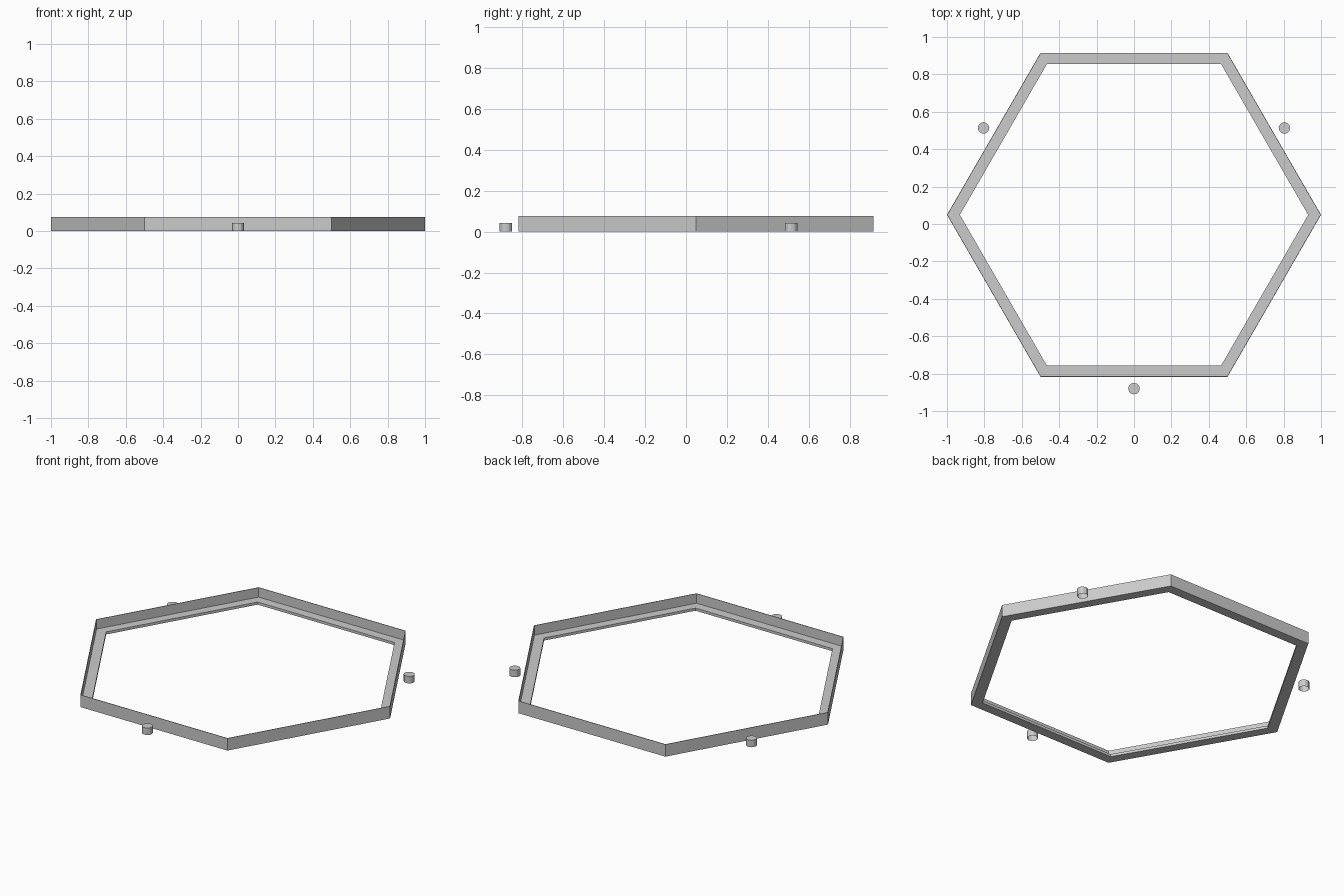
import bpy
import bmesh
from math import cos, sin, pi

cube = bpy.data.objects.get("Cube")
if cube:
    bpy.data.objects.remove(cube, do_unlink=True)

CENTRE_Y = 0.049

grey = bpy.data.materials.new("light_grey")
grey.use_nodes = True
colour = (0.6, 0.6, 0.6, 1)
grey.diffuse_color = colour
grey.node_tree.nodes["Principled BSDF"].inputs["Base Color"].default_value = colour


def finish(name, bm, location):
    bmesh.ops.recalc_face_normals(bm, faces=bm.faces)
    mesh = bpy.data.meshes.new(name)
    bm.to_mesh(mesh)
    bm.free()
    mesh.materials.append(grey)
    obj = bpy.data.objects.new(name, mesh)
    obj.location = location
    bpy.context.collection.objects.link(obj)
    return obj


def ring(name, profile, sides, location):
    """Sweep a closed (radius, height) profile around a polygon."""
    bm = bmesh.new()
    loops = []
    for i in range(sides):
        a = 2 * pi * i / sides
        loops.append([bm.verts.new((r * cos(a), r * sin(a), z)) for r, z in profile])
    n = len(profile)
    for i in range(sides):
        here, there = loops[i], loops[(i + 1) % sides]
        for j in range(n):
            k = (j + 1) % n
            bm.faces.new((here[j], there[j], there[k], here[k]))
    return finish(name, bm, location)


def peg(name, radius, height, sides, location):
    """Small cap-topped cylinder, open underneath."""
    bm = bmesh.new()
    bmesh.ops.create_cone(bm, cap_ends=True, segments=sides,
                          radius1=radius, radius2=radius, depth=height)
    bmesh.ops.translate(bm, verts=bm.verts, vec=(0, 0, height / 2))
    bottom = [f for f in bm.faces if f.calc_center_median().z < height * 0.1]
    bmesh.ops.delete(bm, geom=bottom, context='FACES_ONLY')
    return finish(name, bm, location)


# Hexagonal frame: thin upright wall with a flat inner ledge at its foot
ring("hexagon_frame",
     [(1, 0), (1, 0.075), (0.996, 0.075), (0.996, 0.016), (0.931, 0.016), (0.931, 0)],
     6, (0, CENTRE_Y, 0))

# Three pegs outside alternate sides
for name, degrees in (("front_peg", 270), ("left_peg", 30), ("right_peg", 150)):
    a = degrees * pi / 180
    peg(name, 0.031, 0.043, 12,
        (0.929 * cos(a), CENTRE_Y + 0.929 * sin(a), 0))
